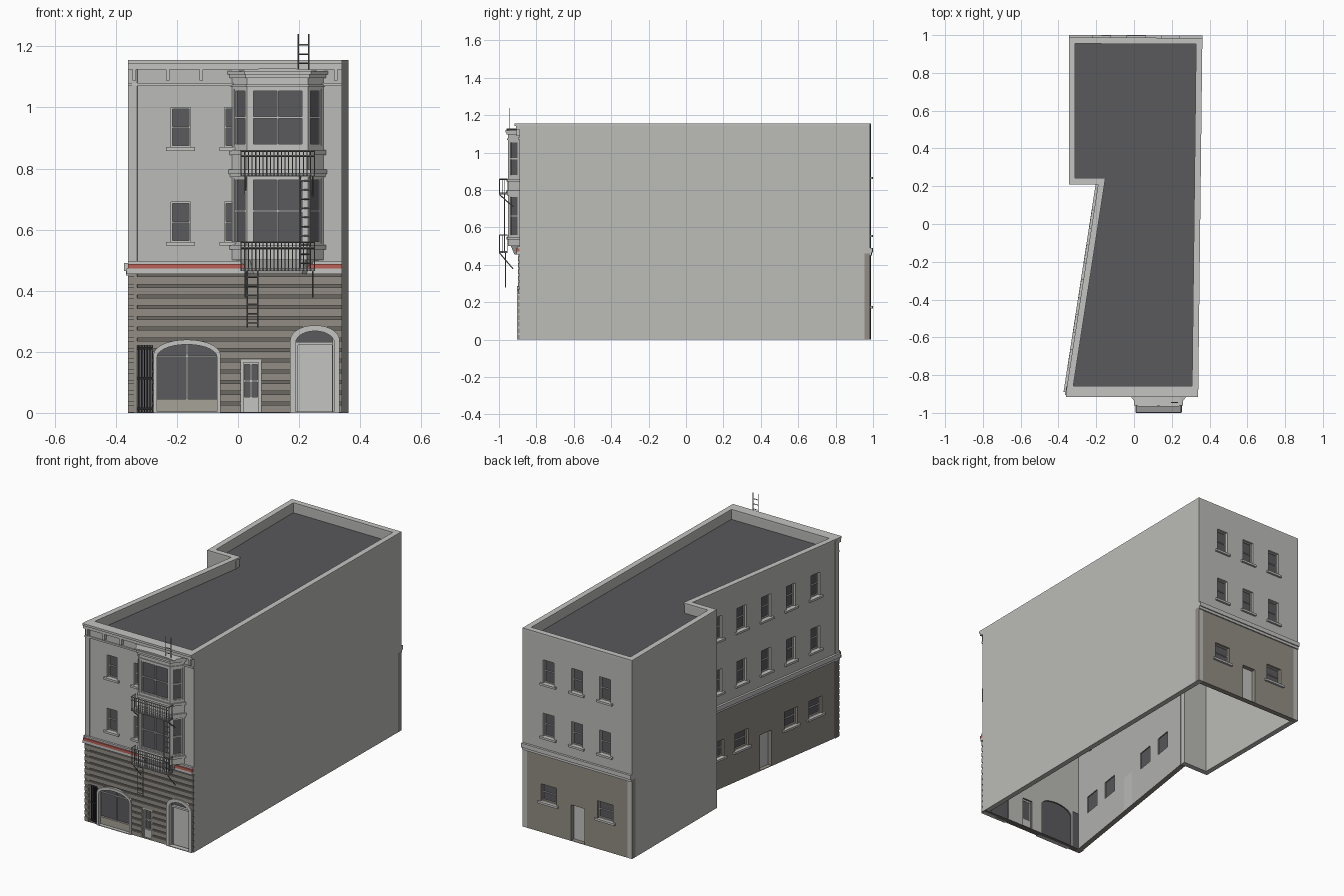
import bpy, bmesh, math
from mathutils import Matrix, Vector

cube = bpy.data.objects.get("Cube")
if cube:
    bpy.data.objects.remove(cube)


def material(name, r, g, b):
    m = bpy.data.materials.new(name)
    m.use_nodes = True
    m.diffuse_color = (r, g, b, 1)
    m.node_tree.nodes["Principled BSDF"].inputs["Base Color"].default_value = (r, g, b, 1)
    return m


WALL = material("grey render", .5, .5, .48)
TRIM = material("pale trim", .55, .55, .54)
STONE = material("brown stone", .29, .27, .235)
GROOVE = material("dark groove", .15, .14, .125)
RED = material("red stripe", .5, .12, .095)
ROOF = material("dark roof", .1, .1, .106)
GLASS = material("window glass", .105, .105, .112)
METAL = material("grey metal", .3, .3, .3)
BLACK = material("black iron", .02, .02, .022)
BEIGE = material("beige panel", .38, .36, .31)
FLAT = Matrix.Identity(4)
T = .03          # wall thickness
TOP = 1.155


def finish(name, bm, mat):
    bmesh.ops.remove_doubles(bm, verts=bm.verts, dist=1e-5)
    bmesh.ops.recalc_face_normals(bm, faces=bm.faces)
    me = bpy.data.meshes.new(name)
    bm.to_mesh(me)
    bm.free()
    me.materials.clear()
    me.materials.append(mat)
    me.shade_flat()
    ob = bpy.data.objects.new(name, me)
    bpy.context.collection.objects.link(ob)
    return ob


def evaluated_bmesh(ob):
    me = bpy.data.meshes.new_from_object(ob.evaluated_get(bpy.context.evaluated_depsgraph_get()))
    bm = bmesh.new()
    bm.from_mesh(me)
    bpy.data.meshes.remove(me)
    bpy.data.objects.remove(ob)
    for f in bm.faces:
        f.material_index = 0
    return bm


def panel(name, M, outline, holes, w0, w1, mat, inner=None):
    """Flat outline with holes, extruded from w0 to w1 in the frame M."""
    cu = bpy.data.curves.new(name, 'CURVE')
    cu.dimensions, cu.fill_mode, cu.extrude = '2D', 'BOTH', (w1 - w0) / 2
    for pts in [outline] + holes:
        sp = cu.splines.new('POLY')
        sp.points.add(len(pts) - 1)
        for p, q in zip(sp.points, pts):
            p.co = (q[0], q[1], 0, 1)
        sp.use_cyclic_u = True
    tmp = bpy.data.objects.new("temp", cu)
    bpy.context.collection.objects.link(tmp)
    bm = evaluated_bmesh(tmp)
    bmesh.ops.transform(bm, matrix=M @ Matrix.Translation((0, 0, (w0 + w1) / 2)), verts=bm.verts)
    ob = finish(name, bm, mat)
    if inner:                      # faces looking indoors take the inner colour
        ob.data.materials.append(inner)
        out = M.to_3x3() @ Vector((0, 0, 1))
        for f in ob.data.polygons:
            f.material_index = int(f.normal.dot(out) < -.5)
    return ob


def boxes(name, M, items, mat):
    bm = bmesh.new()
    for u0, u1, v0, v1, w0, w1 in items:
        S = Matrix.Diagonal((u1 - u0, v1 - v0, w1 - w0, 1))
        C = Matrix.Translation(((u0 + u1) / 2, (v0 + v1) / 2, (w0 + w1) / 2))
        bmesh.ops.create_cube(bm, size=1, matrix=M @ C @ S)
    return finish(name, bm, mat)


def rods(name, pairs, r, mat):
    bm = bmesh.new()
    for p, q in pairs:
        p, q = Vector(p), Vector(q)
        R = (q - p).to_track_quat('Z', 'Y').to_matrix().to_4x4()
        bmesh.ops.create_cone(bm, cap_ends=True, segments=4, radius1=r, radius2=r, depth=(q - p).length,
                              matrix=Matrix.Translation((p + q) / 2) @ R)
    return finish(name, bm, mat)


def frame(p, q):
    """Local axes: along the wall, up, outward."""
    d = (Vector(q) - Vector(p)).normalized()
    return Matrix(((d.x, 0, d.y, p[0]), (d.y, 0, -d.x, p[1]), (0, 1, 0, 0), (0, 0, 0, 1)))


def rect(u0, u1, v0, v1):
    return [(u0, v0), (u1, v0), (u1, v1), (u0, v1)]


def arch(c, h, v0, spring, top, n=14):
    arc = [(c + h * math.cos(math.pi * i / n), spring + (top - spring) * math.sin(math.pi * i / n))
           for i in range(n + 1)]
    return [(c - h, v0), (c + h, v0)] + arc


def inset(poly, d):
    res = []
    for i, p in enumerate(poly):
        p, a, b = Vector(p), Vector(poly[i - 1]), Vector(poly[(i + 1) % len(poly)])
        e, f = (p - a).normalized(), (b - p).normalized()
        n, m = Vector((-e.y, e.x)), Vector((-f.y, f.x))
        res.append(tuple(p + (n + m) * d / (1 + n.dot(m))))
    return res


def glazing(name, M, openings, sills=True, depth=-.02, b=.005, cross=False):
    glass, bars, ledges = [], [], []
    for u0, u1, v0, v1 in openings:
        c, m = (u0 + u1) / 2, (v0 + v1) / 2
        glass.append((u0, u1, v0, v1, depth - .004, depth))
        strips = [(u0, u0 + b, v0, v1), (u1 - b, u1, v0, v1), (u0, u1, v0, v0 + b),
                  (u0, u1, v1 - b, v1), (u0, u1, m - b / 2, m + b / 2)]
        if cross:
            strips.append((c - b / 2, c + b / 2, v0, v1))
        bars += [s + (depth, depth + .006) for s in strips]
        ledges.append((u0 - .015, u1 + .015, v0 - .012, v0, -.01, .012))
    boxes(name + "_glass", M, glass, GLASS)
    boxes(name + "_frames", M, bars, TRIM)
    if sills:
        boxes(name + "_sills", M, ledges, TRIM)


# Walls around the footprint
FL, FR, BR, BL, NA, NB = (-.36, -.89), (.34, -.89), (.362, .985), (-.345, .988), (-.345, .21), (-.19, .21)
FOOT = [FL, FR, BR, BL, NA, NB]
SPLIT = .46
for name, p, q, extra in (("right_wall", FR, BR, 0), ("rear_left_wall", BL, NA, 0), ("notch_wall", NA, NB, T)):
    L = (Vector(q) - Vector(p)).length + extra
    panel(name, frame(p, q), rect(0, L, 0, TOP - .01), [], -T, 0, WALL)
panel("parapet_coping", FLAT, FOOT, [inset(FOOT, T + .003)], TOP - .01, TOP, TRIM)
panel("roof", FLAT, inset(FOOT, T / 2), [], 1.085, 1.095, ROOF)

# Back and side walls with sash windows, ground windows and a door
for name, p, q, cols, ground, door in (
        ("back", BR, BL, [.168, .351, .533], [.168, .535], .357),
        ("side", NB, FL, [.187 * k for k in range(1, 6)], [.187 * k for k in (1, 2, 4, 5)], .557)):
    M, L = frame(p, q), (Vector(q) - Vector(p)).length
    upper = [(c - .035, c + .035, z, z + .135) for c in cols for z in (.56, .87)]
    low = [(c - .05, c + .05, .18, .28) for c in ground]
    way = (door - .043, door + .043, .003, .21)
    panel(name + "_upper_wall", M, rect(0, L, SPLIT, TOP - .01), [rect(*w) for w in upper], -T, 0, WALL)
    panel(name + "_lower_wall", M, rect(0, L, 0, SPLIT), [rect(*w) for w in low + [way]], -T, 0, STONE, WALL)
    glazing(name + "_upper_windows", M, upper)
    glazing(name + "_ground_windows", M, low)
    boxes(name + "_door", M, [way + (-T, -T + .005)], TRIM)
    boxes(name + "_band", M, [(0, L, .45, .465, 0, .007), (0, L, .465, .49, 0, .013)], TRIM)

# Front wall: plain upper storeys, grooved stone ground floor
F = frame((0, -.89), (1, -.89))
X0, X1 = FL[0], FR[0]
upper = [(x, x + .065, z, z + .13) for x in (-.22, -.045) for z in (.56, .87)]
panel("front_upper_wall", F, rect(X0, X1, SPLIT, TOP - .01), [rect(*w) for w in upper], -T, 0, WALL)
glazing("front_windows", F, upper)
gate, small = rect(-.335, -.28, .003, .22), rect(.01, .075, .003, .175)
shop, entry = arch(-.167, .105, .003, .185, .232), arch(.252, .075, .003, .235, .28)
holes = [gate, small, shop, entry]
panel("front_lower_wall", F, rect(X0, X1, 0, SPLIT), holes, -T, 0, GROOVE, WALL)
courses = boxes("stone_courses", F, [(X0, X1, .035 * i + .001, .035 * i + .026, -.002, .008)
                                     for i in range(13)], STONE)
cutters = [panel("course_cutter", F, h, [], -.1, .1, STONE) for h in holes]
for c in cutters:
    c.hide_render = True
    mod = courses.modifiers.new("opening", 'BOOLEAN')
    mod.operation, mod.solver, mod.object = 'DIFFERENCE', 'EXACT', c
finish("stone_courses", evaluated_bmesh(courses), STONE)
for c in cutters:
    bpy.data.objects.remove(c)

# Ground floor openings
panel("shop_glass", F, shop, [], -.022, -.018, GLASS)
panel("shop_surround", F, arch(-.167, .11, 0, .19, .24), [arch(-.167, .098, .004, .183, .224)], -.01, .014, TRIM)
boxes("shop_bars", F, [(-.17, -.164, .045, .23, -.018, -.01), (-.27, -.065, .183, .188, -.018, -.01)], TRIM)
boxes("shop_base_panel", F, [(-.267, -.067, .003, .045, -.018, -.006)], BEIGE)
panel("entry_transom", F, entry, [], -.026, -.022, GLASS)
panel("entry_surround", F, arch(.252, .081, 0, .238, .287), [arch(.252, .063, .004, .23, .268)], -.01, .014, TRIM)
boxes("entry_door", F, [(.189, .315, .003, .222, -.022, -.016), (.189, .315, .222, .232, -.022, -.008),
                        (.189, .196, .003, .222, -.022, -.008), (.308, .315, .003, .222, -.022, -.008)], TRIM)
boxes("gate_backing", F, [(-.335, -.28, .003, .22, -.028, -.024)], GLASS)
boxes("gate_bars", F, [(-.335 + .009 * i, -.331 + .009 * i, .003, .22, -.01, -.004) for i in range(7)]
      + [(-.335, -.28, v, v + .007, -.01, -.004) for v in (.01, .11, .208)], BLACK)
glazing("small_door", F, [(.014, .071, .045, .165)], False, -.014, .007, True)
boxes("small_door_frame", F, [(.01, .018, .003, .175, -.02, .003), (.067, .075, .003, .175, -.02, .003),
                              (.01, .075, .165, .175, -.02, .003), (.01, .075, .003, .05, -.02, -.005)], TRIM)

# String course, cornice and brackets
boxes("string_course", F, [(X0 - .005, X1, .455, .472, 0, .016), (X0, X1, .487, .497, 0, .012)], TRIM)
boxes("red_stripe", F, [(X0, X1, .472, .487, 0, .02)], RED)
boxes("cornice", F, [(X0, X1, 1.125, 1.147, 0, .02), (X0, X1, 1.143, TOP, 0, .026),
                     (X0, X1, 1.07, 1.08, 0, .007)], TRIM)
boxes("cornice_brackets", F, [(x - .006, x + .006, 1.088, 1.126, 0, .017) for x in (-.34, -.23, -.12, .32)], TRIM)


# Bay window
def bay(g):
    return [(-.02 - g, -.88), (-.02 - g, -.89), (.03 - g * .6, -.952 - g), (.23 + g * .6, -.952 - g),
            (.28 + g, -.89), (.28 + g, -.88)]


plan = bay(0)
for name, i in (("bay_left", 1), ("bay_front", 2), ("bay_right", 3)):
    M, L = frame(plan[i], plan[i + 1]), (Vector(plan[i + 1]) - Vector(plan[i])).length
    e = .014 if i == 2 else .01
    panes = [(e, L - e, .555, .768), (e, L - e, .875, 1.06)]
    panel(name + "_wall", M, rect(0, L, .5, 1.11), [rect(*w) for w in panes], -.012, 0, TRIM)
    glazing(name + "_windows", M, panes, False, -.009, .006, i == 2)
for z0, z1, g in ((.535, .55, .008), (.772, .782, .006), (.782, .797, .011), (.845, .86, .008),
                  (1.068, 1.076, .005), (1.096, 1.108, .008), (1.108, 1.12, .014)):
    panel("bay_moulding", FLAT, bay(g), [], z0, z1, TRIM)
panel("bay_roof_crown", F, arch(.13, .13, 1.118, 1.119, 1.128), [], 0, .07, TRIM)
bm = bmesh.new()
rings = [[bm.verts.new((x, y, z)) for x, y in bay(g)] for g, z in ((-.035, .455), (0, .537))]
bm.faces.new(rings[0])
bm.faces.new(rings[1])
for i in range(6):
    j = (i + 1) % 6
    bm.faces.new((rings[0][i], rings[0][j], rings[1][j], rings[1][i]))
finish("bay_corbel", bm, TRIM)

# Balconies with railings and struts
A, B, YF, YB = .01, .25, -.997, -.955
for name, z, h, drop in (("upper_balcony", .776, .082, .065), ("lower_balcony", .464, .095, .085)):
    boxes(name + "_floor", FLAT, [(A, B, YF, YB, z, z + .01)], METAL)
    bars = [((A + .012 * i, YF, z), (A + .012 * i, YF, z + h)) for i in range(21)]
    for x in (A, B):
        bars += [((x, YF + .014 * i, z), (x, YF + .014 * i, z + h)) for i in range(4)]
    rods(name + "_balusters", bars, .0018, METAL)
    rails = [((A, YF, z + k), (B, YF, z + k)) for k in (h, h * .8)]
    rails += [((x, YF, z + h), (x, YB, z + h)) for x in (A, B)]
    rods(name + "_rails", rails, .003, METAL)
    rods(name + "_struts", [((x, YF, z), (x, YB + .03, z - drop)) for x in (A + .015, B - .005)], .003, METAL)

# Fire escape ladders
for name, x, y, z0, z1 in (("roof_ladder", .197, -.945, 1.1, 1.24), ("middle_ladder", .203, -.97, .475, .785),
                           ("drop_ladder", .03, -.965, .28, .47)):
    n = int((z1 - z0) / .03)
    rods(name, [((x + d, y, z0), (x + d, y, z1)) for d in (0, .034)]
         + [((x, y, z0 + .03 * (i + .5)), (x + .034, y, z0 + .03 * (i + .5))) for i in range(n)], .0025, METAL)
